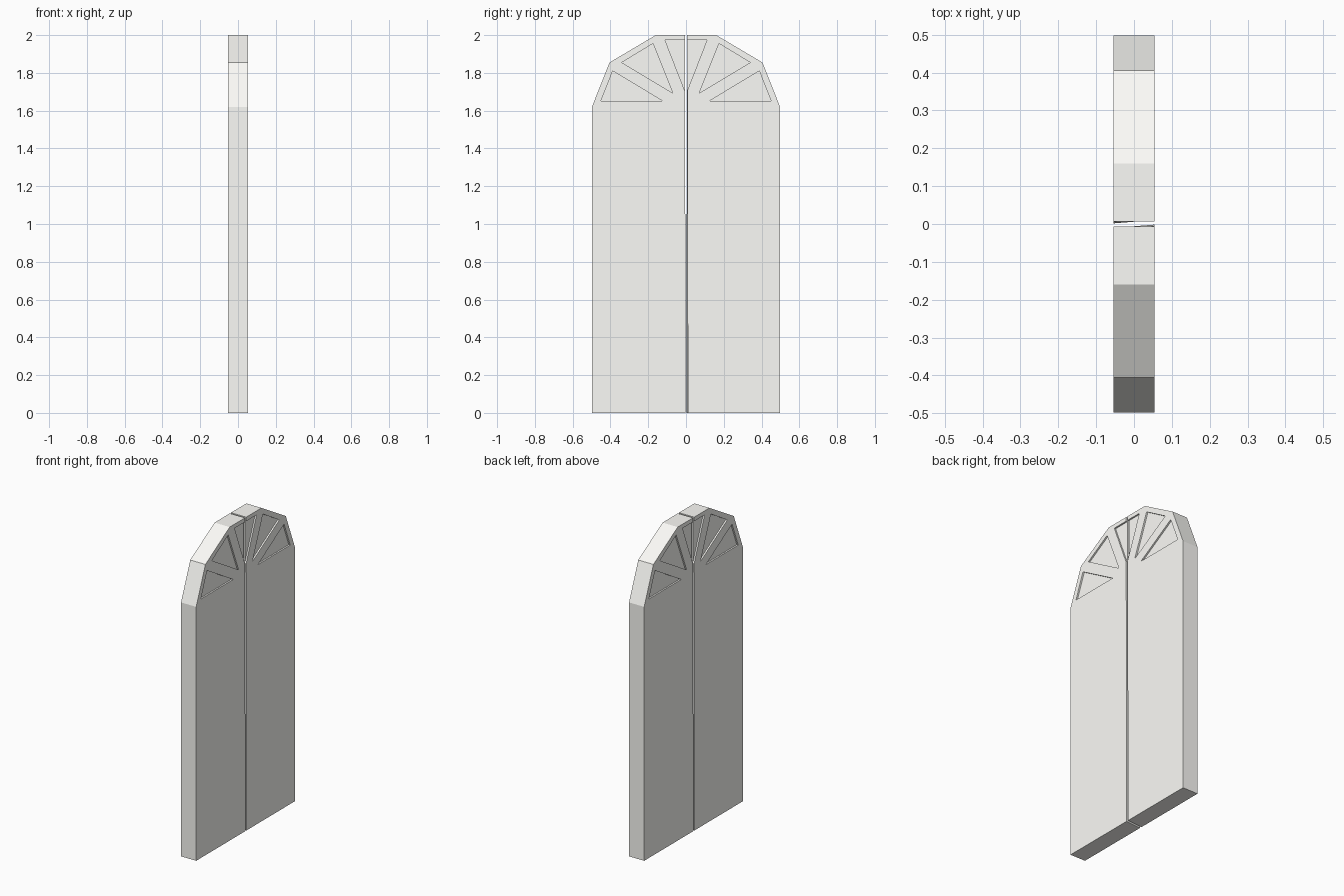
import bpy, bmesh, math

if "Cube" in bpy.data.objects:
    bpy.data.objects.remove(bpy.data.objects["Cube"])

T = 0.0535      # half thickness of the door
DEPTH = 0.01    # depth of the triangular recesses

paint = bpy.data.materials.new("off_white_paint")
paint.diffuse_color = (0.98, 0.975, 0.94, 1)
paint.use_nodes = True
paint.node_tree.nodes["Principled BSDF"].inputs["Base Color"].default_value = paint.diffuse_color


def prism(bm, profile, x0, x1, slant=0.0):
    """Closed prism of a (y, z) profile; points near y=0 slant with x towards the foot."""
    def ring(x):
        return [bm.verts.new((x, y + (slant * x * (1 - z / 2) if y < 0.05 else 0), z))
                for y, z in profile]
    a, b = ring(x0), ring(x1)
    bm.faces.new(a)
    bm.faces.new(b[::-1])
    n = len(profile)
    for i in range(n):
        bm.faces.new((a[i], b[i], b[(i + 1) % n], a[(i + 1) % n]))


def make_object(name, bm):
    bmesh.ops.recalc_face_normals(bm, faces=bm.faces)
    me = bpy.data.meshes.new(name)
    bm.to_mesh(me)
    bm.free()
    me.materials.append(paint)
    ob = bpy.data.objects.new(name, me)
    bpy.context.collection.objects.link(ob)
    return ob


# half-arch outline of one leaf, its meeting edge slightly twisted
outline = [(0.006, 0), (0.498, 0), (0.498, 1.62), (0.405, 1.855), (0.16, 2.0), (0.006, 2.0)]

# fan of recessed triangles; the last one runs out through the meeting edge
triangles = [
    [(0.125, 1.652), (0.45, 1.652), (0.388, 1.81)],
    [(0.07, 1.693), (0.34, 1.855), (0.175, 1.955)],
    [(-0.03, 1.612), (0.111, 1.974), (-0.03, 1.974)],
]


def make_leaf(name, angle):
    bm = bmesh.new()
    prism(bm, outline, -T, T, 0.08)
    leaf = make_object(name, bm)

    # cutter for the recesses on both faces
    bm = bmesh.new()
    for tri in triangles:
        prism(bm, tri, T - DEPTH, T + 0.05)
        prism(bm, tri, -T - 0.05, -T + DEPTH)
    cutter = make_object(name + "_recess_cutter", bm)
    cutter.hide_render = True
    cutter.hide_viewport = True
    cutter.display_type = 'WIRE'

    mod = leaf.modifiers.new("recesses", 'BOOLEAN')
    mod.operation = 'DIFFERENCE'
    mod.solver = 'EXACT'
    mod.object = cutter
    for ob in (leaf, cutter):
        ob.rotation_euler.z = angle


# two identical leaves, the second turned half round
make_leaf("door_leaf_a", 0.0)
make_leaf("door_leaf_b", math.pi)
